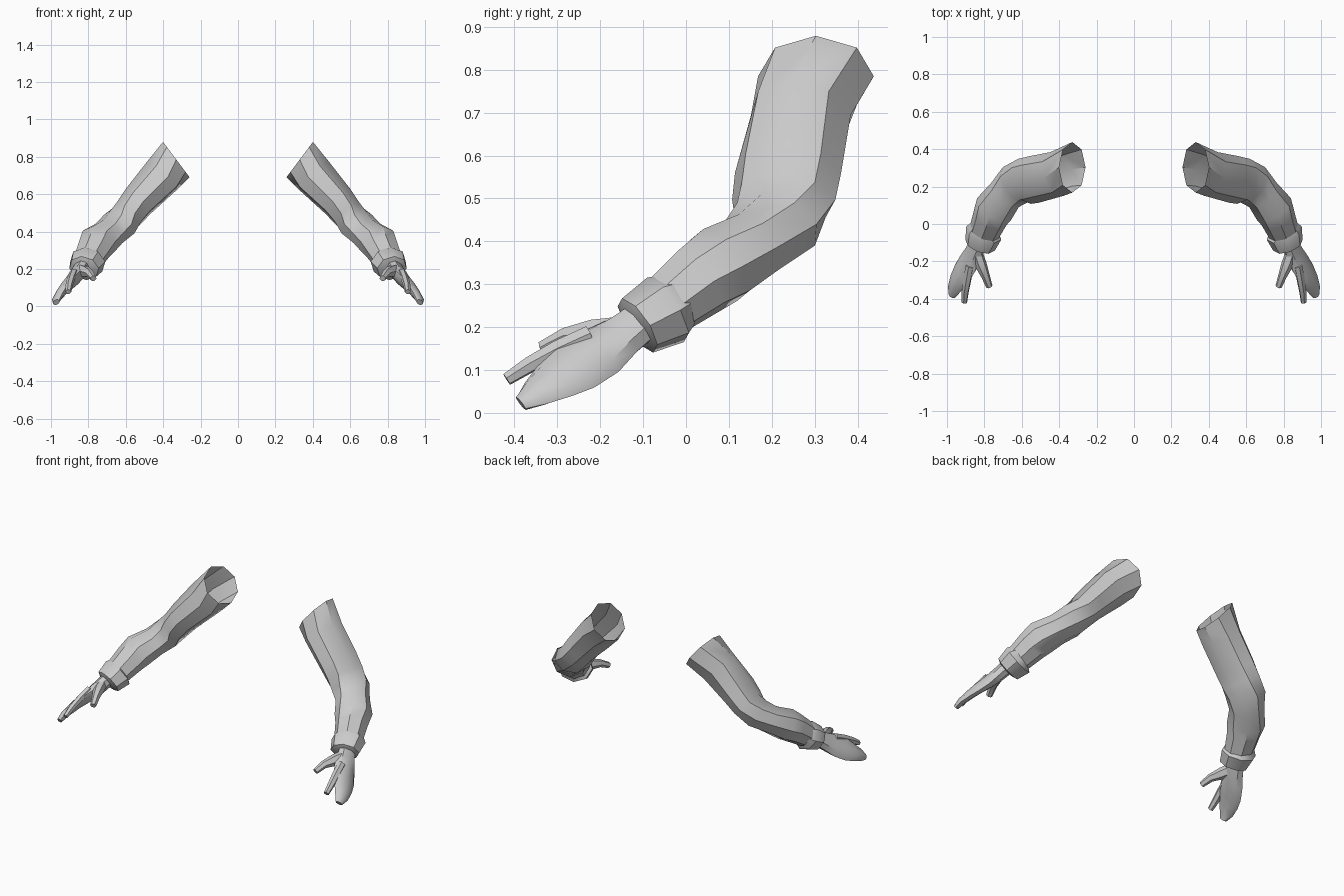
import bpy, bmesh
from math import sin, cos, tau
from mathutils import Vector

if "Cube" in bpy.data.objects:
    bpy.data.objects.remove(bpy.data.objects["Cube"])


def loft(name, rings, ref, sides=8, cap_start=False, cap_end=False, normals={}):
    """Skin rings (x, y, z, radius along ref, radius across) and mirror in x."""
    ref = Vector(ref)
    pts = [Vector(r[:3]) for r in rings]
    bm = bmesh.new()
    loops = []
    for i, r in enumerate(rings):
        t = pts[min(i + 1, len(pts) - 1)] - pts[max(i - 1, 0)]
        t = Vector(normals.get(i, t)).normalized()
        u = (ref - t * ref.dot(t)).normalized()
        v = t.cross(u)
        loops.append([bm.verts.new(pts[i] + u * r[3] * cos(tau * k / sides)
                                   + v * r[4] * sin(tau * k / sides))
                      for k in range(sides)])
    for a, b in zip(loops, loops[1:]):
        for k in range(sides):
            n = (k + 1) % sides
            bm.faces.new((a[k], a[n], b[n], b[k]))
    if cap_start:
        bm.faces.new(loops[0][::-1])
    if cap_end:
        bm.faces.new(loops[-1])
    bmesh.ops.recalc_face_normals(bm, faces=bm.faces)
    # the tube wall must face away from its first centre
    f = min(bm.faces, key=lambda f: (f.calc_center_median() - pts[0]).length if len(f.verts) == 4 else 9)
    c = f.calc_center_median()
    if f.normal.dot(c - (pts[0] + pts[1]) / 2) < 0:
        bmesh.ops.reverse_faces(bm, faces=bm.faces)
    me = bpy.data.meshes.new(name)
    bm.to_mesh(me)
    bm.free()
    ob = bpy.data.objects.new(name, me)
    bpy.context.collection.objects.link(ob)
    bpy.ops.object.select_all(action='DESELECT')
    ob.select_set(True)
    bpy.context.view_layer.objects.active = ob
    bpy.ops.object.shade_smooth_by_angle(angle=0.7)
    mod = ob.modifiers.new("mirror", 'MIRROR')
    mod.use_mirror_merge = False
    return ob


UP = (0, 0, 1)

# sleeve: open at the shoulder, bent at the elbow, bulging on the forearm
loft("sleeve", [
    (.33, .303, .785, .118, .135),
    (.41, .268, .695, .112, .122),
    (.535, .238, .56, .095, .127),
    (.585, .228, .497, .088, .125),
    (.635, .21, .44, .092, .115),
    (.69, .155, .39, .084, .098),
    (.748, .08, .345, .096, .108),
    (.77, .03, .308, .088, .095),
    (.805, -.055, .242, .074, .082),
], UP, normals={0: (.8, 0, -.6)})

# cuff: flared band closing in on the wrist
loft("cuff", [
    (.798, -.03, .255, .075, .08),
    (.803, -.048, .24, .088, .100),
    (.823, -.113, .204, .074, .084),
    (.829, -.12, .2, .05, .055),
], UP, cap_end=True, normals={0: (.45, -.75, -.48), 1: (.3, -.8, -.52),
                              2: (.3, -.8, -.52), 3: (.3, -.8, -.52)})

# palm running into the joined fingers
ACROSS = (.64, 0, -.77)
loft("hand", [
    (.83, -.10, .215, .052, .042),
    (.855, -.15, .178, .058, .04),
    (.885, -.205, .14, .074, .036),
    (.92, -.265, .105, .077, .030),
    (.945, -.305, .075, .062, .026),
    (.965, -.35, .046, .044, .021),
    (.972, -.385, .022, .022, .015),
], ACROSS, cap_start=True, cap_end=True)

# separate index finger
loft("index_finger", [
    (.878, -.225, .182, .024, .022),
    (.892, -.30, .148, .024, .021),
    (.903, -.365, .112, .021, .019),
    (.907, -.418, .078, .016, .015),
], ACROSS, sides=6, cap_start=True, cap_end=True)

# thumb
loft("thumb", [
    (.845, -.145, .195, .036, .03),
    (.82, -.215, .187, .034, .032),
    (.793, -.28, .177, .023, .023),
    (.773, -.335, .150, .017, .018),
], ACROSS, sides=6, cap_start=True, cap_end=True)
